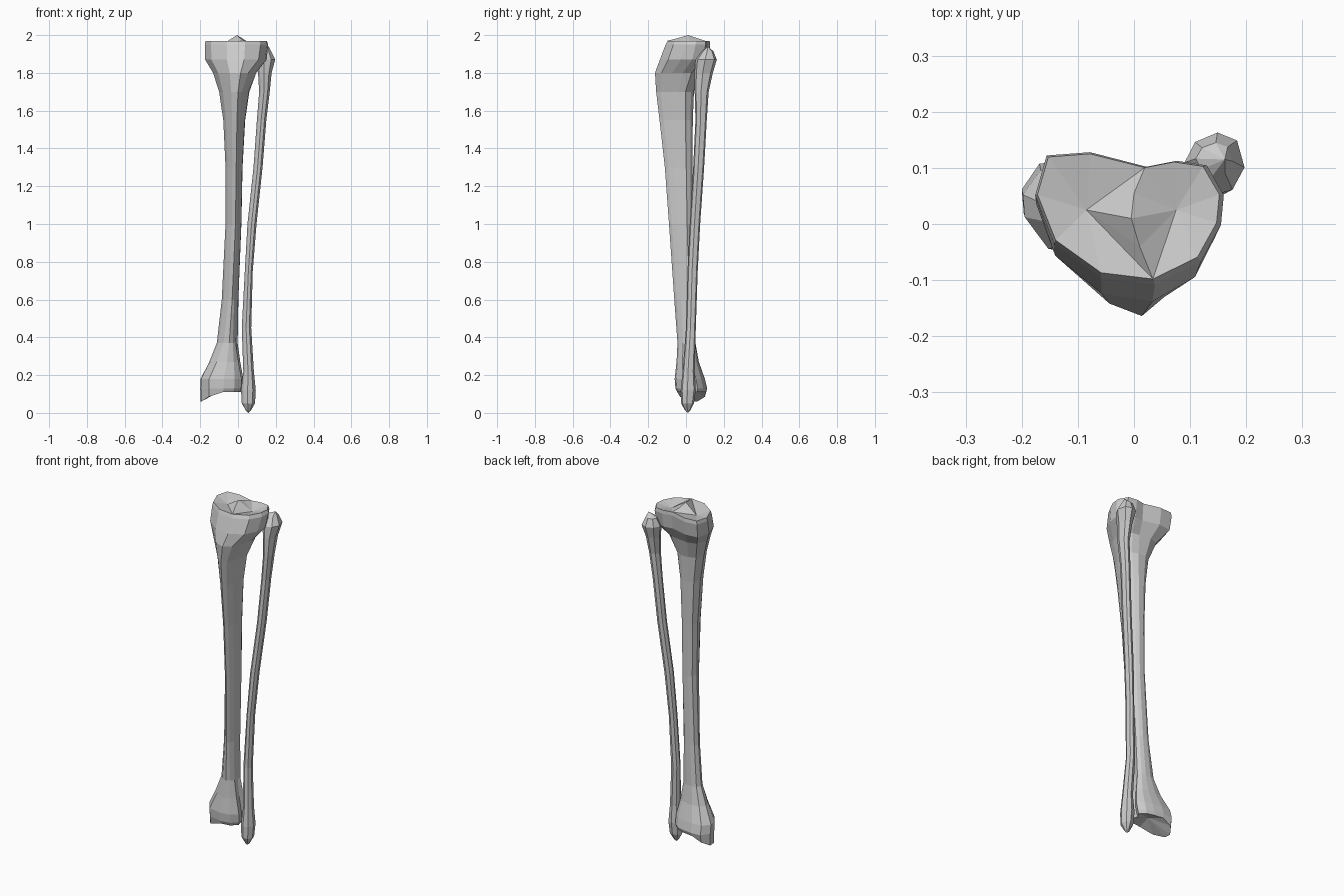
import bpy, bmesh

# Unit outlines, counter-clockwise from the front
PLATEAU = [(.27, -1), (.76, -.65), (.97, -.1), (1, .35), (.82, .8), (.5, .87),
           (.18, .78), (-.42, 1), (-.88, .95), (-1, .35), (-.8, -.38), (-.3, -.9)]
SHAFT = [(.25, -1), (.5, -.75), (.75, -.3), (.95, .2), (1, .55), (.7, .85),
         (.3, 1), (-.3, 1), (-.75, .8), (-1, .35), (-.75, -.2), (-.2, -.75)]
ANKLE = [(.1, -1), (.6, -.9), (.92, -.5), (.82, 0), (1, .4), (.7, .75),
         (.3, .9), (-.2, 1), (-.72, .95), (-1, .4), (-.97, -.1), (-.6, -.8)]
SLIM = [(-.1, -1), (.6, -.8), (1, -.1), (.75, .75), (.1, 1), (-.65, .7), (-1, .05), (-.7, -.6)]


def section(shapes, row):
    """Outline fitted to the box z, x0, x1, y0, y1; last value blends the shapes."""
    z, x0, x1, y0, y1, s = row
    i = min(int(s), len(shapes) - 1)
    j, t = min(i + 1, len(shapes) - 1), s - int(s)
    pts = []
    for (ax, ay), (bx, by) in zip(shapes[i], shapes[j]):
        u, v = ax + (bx - ax) * t, ay + (by - ay) * t
        pts.append(((x0 + x1) / 2 + u * (x1 - x0) / 2, (y0 + y1) / 2 + v * (y1 - y0) / 2, z))
    return pts


def loft(bm, sections):
    rings = [[bm.verts.new(p) for p in s] for s in sections]
    for a, b in zip(rings, rings[1:]):
        for i in range(len(a)):
            k = (i + 1) % len(a)
            bm.faces.new((a[i], b[i], b[k], a[k]))
    return rings


def fan(bm, loop, point):
    c = bm.verts.new(point)
    for a, b in zip(loop, loop[1:] + loop[:1]):
        bm.faces.new((a, b, c))


def finish(bm, name):
    bmesh.ops.recalc_face_normals(bm, faces=bm.faces)
    me = bpy.data.meshes.new(name)
    bm.to_mesh(me)
    bm.free()
    bpy.context.collection.objects.link(bpy.data.objects.new(name, me))


# Shin bone
rows = [
    (1.97, -.172, .152, -.098, .125, 0),
    (1.95, -.176, .160, -.108, .128, 0),
    (1.87, -.174, .152, -.138, .118, .1),
    (1.80, -.132, .100, -.164, .070, .6),
    (1.70, -.100, .060, -.158, .042, 1),
    (1.55, -.078, .038, -.140, .036, 1),
    (1.30, -.066, .024, -.112, .034, 1),
    (1.00, -.066, .018, -.090, .034, 1),
    (0.60, -.086, .002, -.062, .040, 1),
    (0.37, -.112, -.002, -.045, .050, 1.4),
    (0.27, -.152, .012, -.050, .068, 1.8),
    (0.18, -.198, .028, -.060, .100, 2),
    (0.13, -.200, .026, -.056, .112, 2),
    (0.11, -.198, .018, -.046, .104, 2),
]
secs = [section((PLATEAU, SHAFT, ANKLE), r) for r in rows]
# Inner ankle knob hangs below the joint surface
secs[-1] = [(x, y, .06 if x < -.17 else .085 if x < -.14 else z) for x, y, z in secs[-1]]
bm = bmesh.new()
rings = loft(bm, secs)
fan(bm, rings[-1], (-.07, .03, .128))
# Two shallow dishes either side of a raised central ridge
top = rings[0]
ridge = [bm.verts.new(p) for p in ((.0, .055, 1.985), (-.005, .01, 2.0), (.01, -.04, 1.985))]
fan(bm, top[0:7] + ridge, (.075, .025, 1.95))
fan(bm, top[6:] + [top[0]] + ridge[::-1], (-.085, .025, 1.95))
finish(bm, "shin_bone")

# Calf bone
rows = [
    (1.915, .110, .175, .085, .145, 0),
    (1.87, .090, .197, .050, .163, 0),
    (1.80, .106, .178, .045, .142, 0),
    (1.70, .112, .168, .046, .120, 0),
    (1.55, .100, .150, .050, .110, 0),
    (1.30, .082, .130, .038, .096, 0),
    (1.00, .050, .098, .020, .075, 0),
    (0.75, .036, .078, .008, .062, 0),
    (0.45, .020, .070, .000, .052, 0),
    (0.22, .028, .084, -.018, .046, 0),
    (0.12, .016, .094, -.028, .052, 0),
    (0.05, .020, .090, -.026, .042, 0),
    (0.012, .042, .068, -.004, .022, 0),
]
bm = bmesh.new()
rings = loft(bm, [section((SLIM,), r) for r in rows])
fan(bm, rings[0], (.162, .115, 1.94))
fan(bm, rings[-1], (.055, .008, 0))
finish(bm, "calf_bone")
